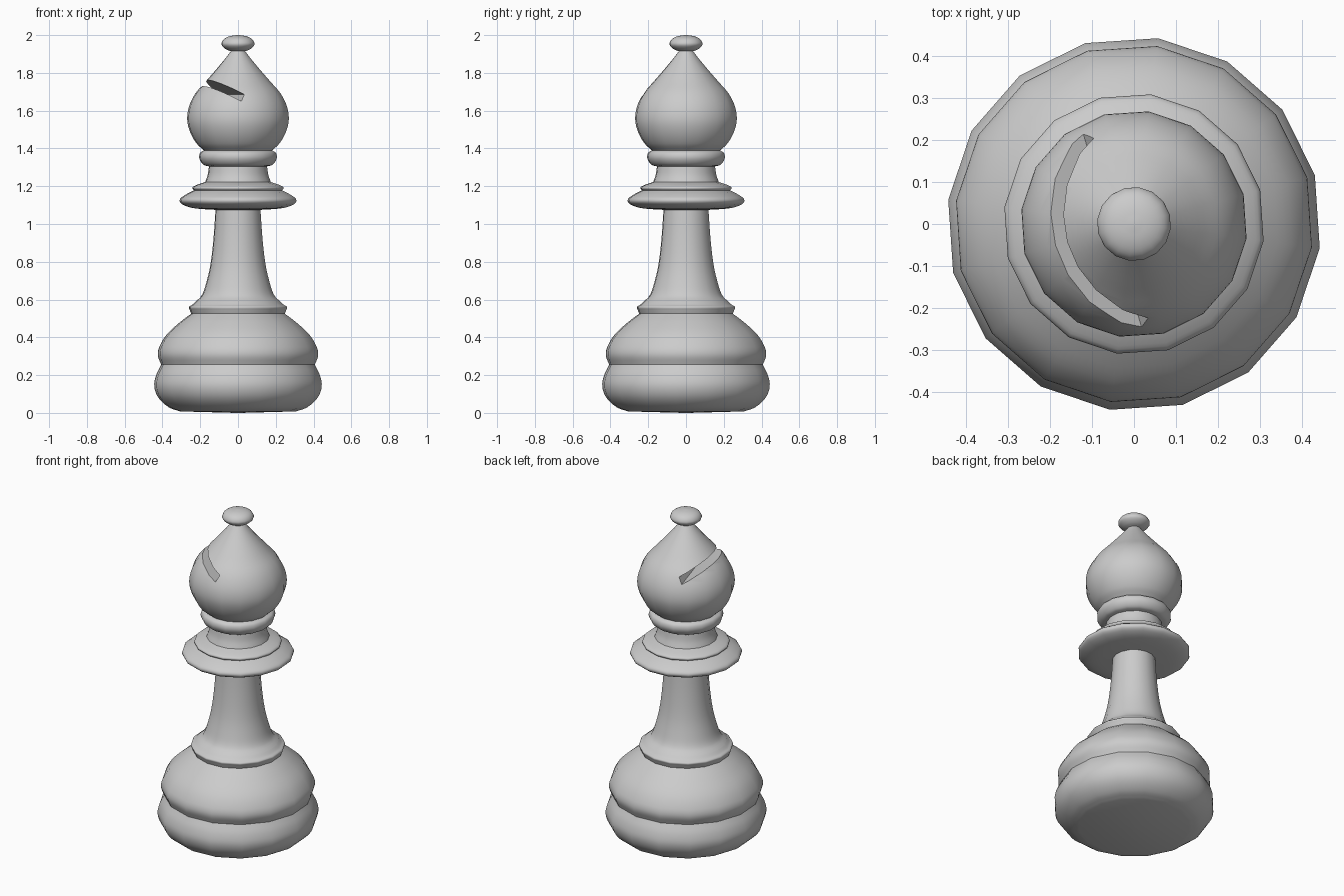
import bpy, bmesh, math
from mathutils import Vector, Matrix
from mathutils.geometry import interpolate_bezier

if "Cube" in bpy.data.objects:
    bpy.data.objects.remove(bpy.data.objects["Cube"])

SIDES = 16
TURN = math.radians(-7.4)   # the 16-gon is slightly rotated


def smooth(points, steps=4):
    """Catmull-Rom style curve through (radius, height) points."""
    p = [Vector((r, 0, z)) for r, z in points]
    if len(p) < 3:
        return p
    out = [p[0]]
    for i in range(len(p) - 1):
        a, b = p[i], p[i + 1]
        before, after = p[max(i - 1, 0)], p[min(i + 2, len(p) - 1)]
        reach = (b - a).length
        t0, t1 = (b - before).normalized(), (after - a).normalized()
        seg = interpolate_bezier(a, a + t0 * reach / 3, b - t1 * reach / 3, b, steps + 1)
        out += seg[1:]
    return out


def finish(ob, angle=38):
    bpy.ops.object.select_all(action='DESELECT')
    ob.select_set(True)
    bpy.context.view_layer.objects.active = ob
    bpy.ops.object.shade_smooth_by_angle(angle=math.radians(angle))


def lathe(name, *curves, bottom=False, top=False):
    """Turn one or more profile curves (meeting at hard creases) into a part."""
    prof = []
    for c in curves:
        pts = smooth(c)
        prof += pts[1:] if prof else pts
    bm = bmesh.new()
    rings = []
    for p in prof:
        angles = [TURN + 2 * math.pi * k / SIDES for k in range(SIDES)]
        rings.append([bm.verts.new((p.x * math.cos(a), p.x * math.sin(a), p.z)) for a in angles])
    for lo, hi in zip(rings, rings[1:]):
        for k in range(SIDES):
            n = (k + 1) % SIDES
            bm.faces.new((lo[k], lo[n], hi[n], hi[k]))
    if bottom:
        bm.faces.new(rings[0][::-1])
    if top:
        bm.faces.new(rings[-1])
    me = bpy.data.meshes.new(name)
    bm.to_mesh(me)
    bm.free()
    ob = bpy.data.objects.new(name, me)
    bpy.context.collection.objects.link(ob)
    finish(ob)
    return ob


# Heavy base with a waist groove
lathe("base",
      [(0.012, 0.0), (0.31, 0.008)],
      [(0.31, 0.008), (0.37, 0.03), (0.425, 0.08), (0.447, 0.14), (0.437, 0.2), (0.41, 0.255)],
      [(0.41, 0.255), (0.428, 0.305), (0.42, 0.35), (0.38, 0.415), (0.31, 0.48), (0.25, 0.525)],
      bottom=True)

# Rounded ring above the base
lathe("base_ring",
      [(0.25, 0.525), (0.258, 0.545), (0.262, 0.56), (0.245, 0.572), (0.228, 0.588)])

# Flared stem
lathe("stem",
      [(0.228, 0.588), (0.195, 0.62), (0.172, 0.68), (0.148, 0.78), (0.131, 0.92), (0.12, 1.075)])

# Wide collar disc with a small step on top
lathe("collar",
      [(0.12, 1.075), (0.23, 1.083), (0.29, 1.1), (0.312, 1.125), (0.285, 1.152), (0.235, 1.178)],
      [(0.235, 1.178), (0.244, 1.19), (0.232, 1.202), (0.175, 1.222)])

# Neck and the ring under the head
lathe("neck", [(0.175, 1.222), (0.162, 1.26), (0.155, 1.305)])
lathe("neck_ring",
      [(0.155, 1.305), (0.185, 1.314), (0.206, 1.345), (0.203, 1.375), (0.182, 1.39)])

# Drop-shaped head
head = lathe("head",
             [(0.182, 1.39), (0.22, 1.425), (0.255, 1.485), (0.271, 1.55), (0.262, 1.62),
              (0.228, 1.69), (0.17, 1.757), (0.115, 1.82), (0.068, 1.876), (0.038, 1.915)],
             bottom=True, top=True)

# Slanted slot cut in the head
bpy.ops.mesh.primitive_cube_add(size=1)
cutter = bpy.context.object
cutter.name = "slot_cutter"
cutter.hide_render = True
cutter.matrix_world = (Matrix.Translation((0, 0, 1.643))
                       @ Matrix.Rotation(math.radians(16.8), 4, 'Z')
                       @ Matrix.Rotation(math.radians(30), 4, 'Y')
                       @ Matrix.Translation((-0.29, 0, 0))
                       @ Matrix.Diagonal((0.48, 0.9, 0.042, 1)))
mod = head.modifiers.new("slot", 'BOOLEAN')
mod.operation = 'DIFFERENCE'
mod.solver = 'EXACT'
mod.object = cutter
bpy.ops.object.select_all(action='DESELECT')
head.select_set(True)
bpy.context.view_layer.objects.active = head
bpy.ops.object.modifier_apply(modifier="slot")
bpy.data.objects.remove(cutter)
finish(head)

# Flattened knob on top
lathe("knob",
      [(0.038, 1.915), (0.062, 1.924), (0.084, 1.942), (0.088, 1.958), (0.074, 1.98),
       (0.045, 1.994), (0.008, 2.0)], top=True)
